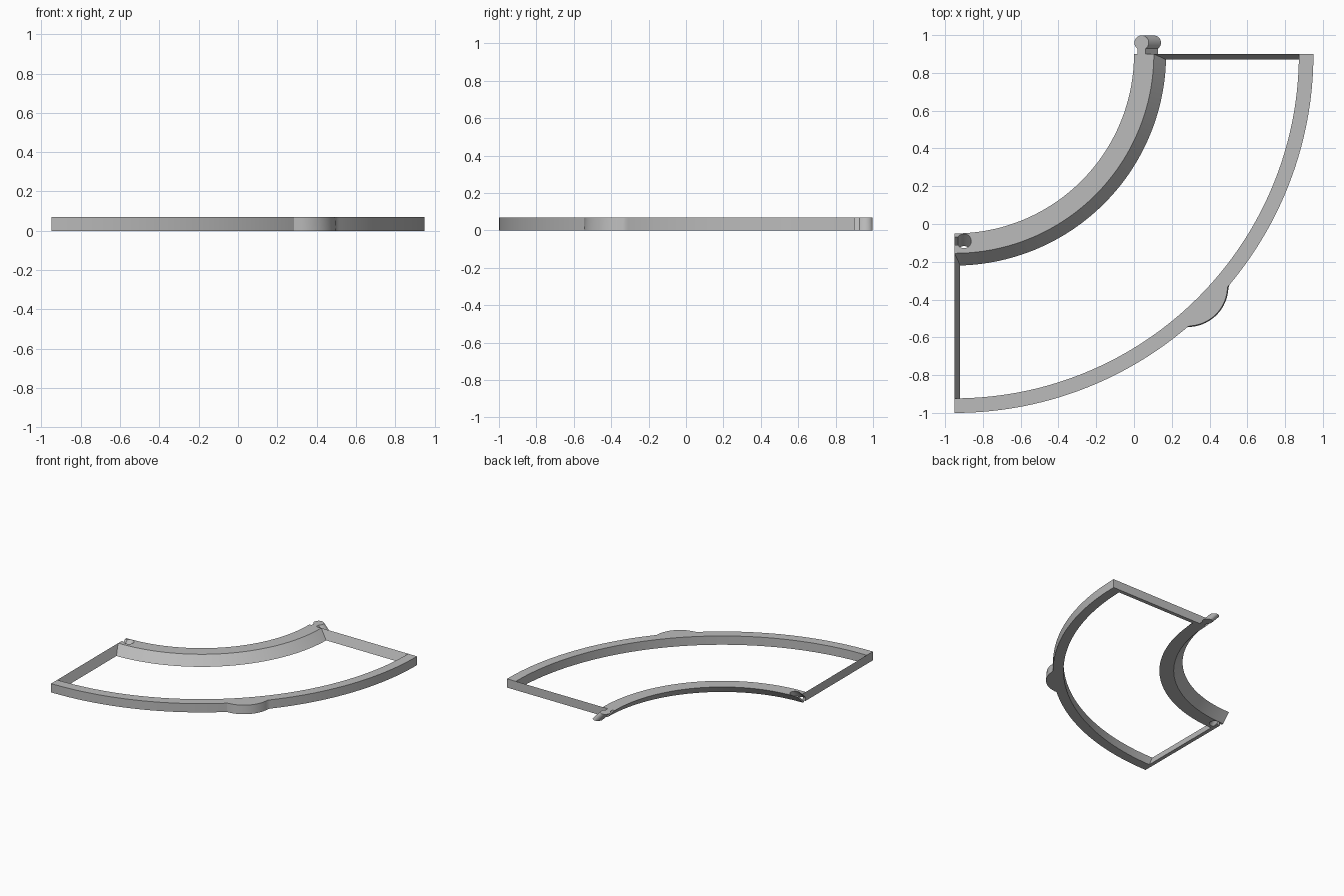
import bpy, bmesh, math

if "Cube" in bpy.data.objects:
    bpy.data.objects.remove(bpy.data.objects["Cube"], do_unlink=True)

CX, CY = -0.95, 0.90      # centre of the curve
H = 0.07                  # height
SHEAR = 0.065             # outward lean of the inner rail from top to bottom
R_OUT = 1.9

grey = bpy.data.materials.new("plain grey")
grey.use_nodes = True
COLOUR = (0.5, 0.5, 0.5, 1)
grey.diffuse_color = COLOUR
grey.node_tree.nodes["Principled BSDF"].inputs["Base Color"].default_value = COLOUR


def loft(name, sections, smooth=True):
    """Join a row of equal cross-sections into a closed solid."""
    bm = bmesh.new()
    rows = [[bm.verts.new(p) for p in s] for s in sections]
    n = len(rows[0])
    for a, b in zip(rows, rows[1:]):
        for i in range(n):
            j = (i + 1) % n
            bm.faces.new((a[i], a[j], b[j], b[i]))
    bm.faces.new(rows[0])
    bm.faces.new(rows[-1])
    bmesh.ops.recalc_face_normals(bm, faces=bm.faces)
    mesh = bpy.data.meshes.new(name)
    bm.to_mesh(mesh)
    bm.free()
    mesh.materials.append(grey)
    ob = bpy.data.objects.new(name, mesh)
    bpy.context.collection.objects.link(ob)
    if smooth:
        smooth_shade(ob)
    return ob


def smooth_shade(ob):
    bpy.ops.object.select_all(action='DESELECT')
    ob.select_set(True)
    bpy.context.view_layer.objects.active = ob
    bpy.ops.object.shade_smooth_by_angle(angle=math.radians(25))


def arc_sweep(name, profile, steps):
    """Sweep a (radius, z) profile through the quarter turn."""
    sections = []
    for k in range(steps + 1):
        t = -math.pi / 2 * k / steps
        sections.append([(CX + r * math.cos(t), CY + r * math.sin(t), z)
                         for r, z in profile(t)])
    return loft(name, sections)


def lean(z):
    return SHEAR * (H - z) / H


# Inner rail: leaning parallelogram section
inner_rail = arc_sweep(
    "inner_rail",
    lambda t: [(0.95, H), (1.055, H), (1.055 + SHEAR, 0), (0.95 + SHEAR, 0)], 64)


# Outer rail: upright section with a rounded bulge on the outside
def bulge_radius(t, radius):
    bx, by = 0.285 - CX, -0.33 - CY
    along = bx * math.cos(t) + by * math.sin(t)
    across = by * math.cos(t) - bx * math.sin(t)
    if abs(across) >= radius:
        return R_OUT
    return max(R_OUT, along + math.sqrt(radius ** 2 - across ** 2))


arc_sweep("outer_rail",
          lambda t: [(1.823, H), (bulge_radius(t, 0.21), H),
                     (bulge_radius(t, 0.215), 0), (1.823, 0)], 180)


# End bars: thin wedges with the slope facing inwards
def end_bar(name, place):
    wedge = [(0, H), (0, 0), (0.03, 0)]
    loft(name, [[place(d, r, z) for d, z in wedge] for r in (1.05, 1.85)], False)


end_bar("back_end_bar", lambda d, r, z: (CX + r, CY - d, z))
end_bar("right_end_bar", lambda d, r, z: (CX + d, CY - r, z))


# Interlocking knob and socket share one keyhole outline of (distance, radius)
def keyhole(centre, neck_start, size=0.038, neck=0.021, mid=0.99):
    a0 = math.asin(neck / size)
    pts = [(neck_start, mid + neck), (neck_start, mid - neck)]
    for k in range(33):
        a = math.pi + a0 + (2 * math.pi - 2 * a0) * k / 32
        pts.append((centre + size * math.cos(a), mid + size * math.sin(a)))
    return pts


knob = keyhole(0.06, -0.01)
loft("knob", [[(CX + r + lean(z), CY + u, z) for u, r in knob] for z in (0, H)])

socket = keyhole(0.05, -0.02)
cutter = loft("socket_cutter", [[(CX + u, CY - r - lean(z), z) for u, r in socket]
                                for z in (-0.02, H + 0.02)], False)
cutter.hide_render = True

# Cut the socket through the right end of the inner rail
cut = inner_rail.modifiers.new("socket", 'BOOLEAN')
cut.operation = 'DIFFERENCE'
cut.solver = 'EXACT'
cut.object = cutter
bpy.context.view_layer.objects.active = inner_rail
while inner_rail.modifiers[0] != cut:
    bpy.ops.object.modifier_move_up(modifier=cut.name)
bpy.ops.object.modifier_apply(modifier=cut.name)
bpy.data.objects.remove(cutter, do_unlink=True)
smooth_shade(inner_rail)
